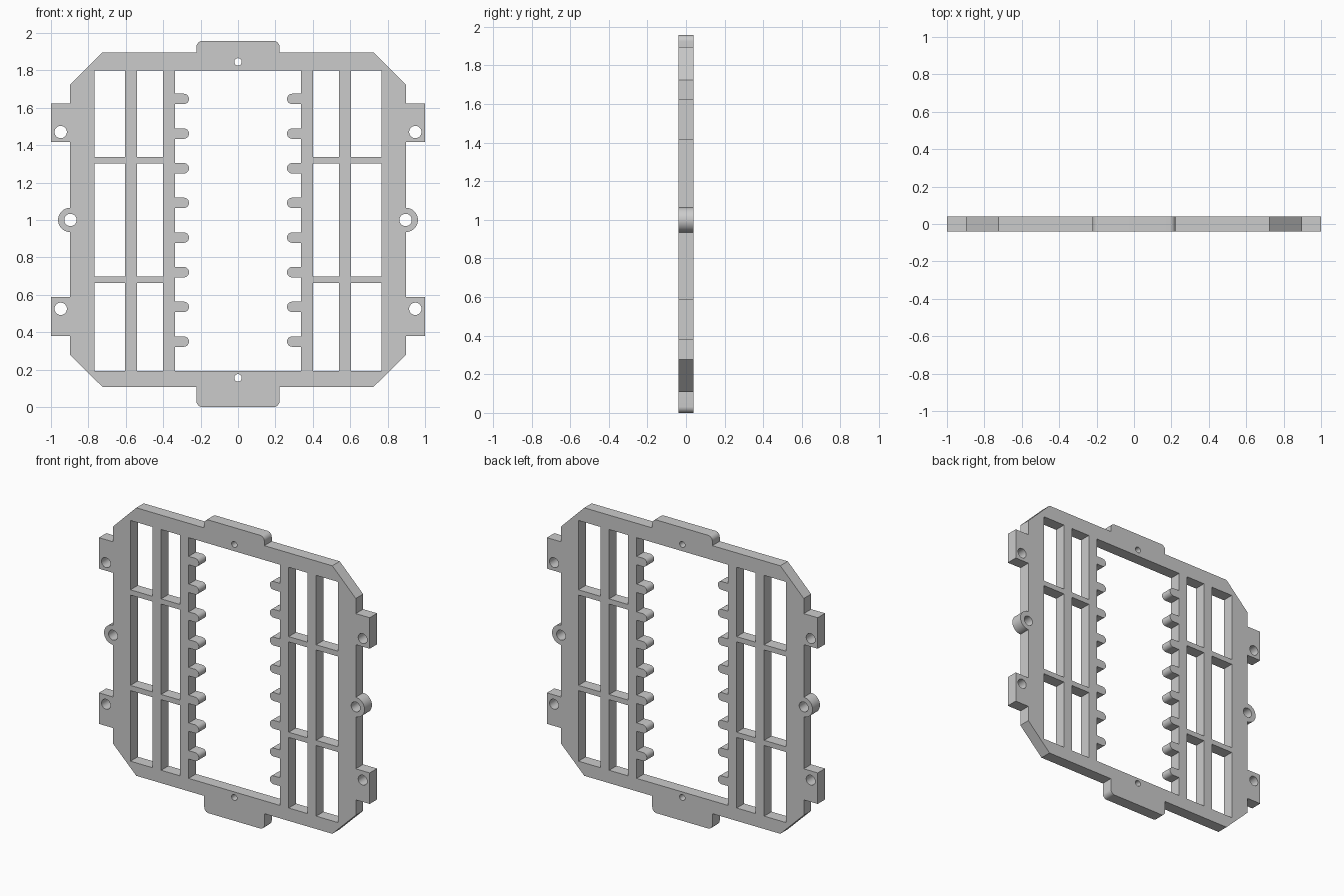
import bpy, bmesh
from math import pi, cos, sin, radians

if "Cube" in bpy.data.objects:
    bpy.data.objects.remove(bpy.data.objects["Cube"])

HALF_DEPTH = 0.039


def arc(cx, cz, r, a0, a1, n=10):
    """Points along an arc, angles in degrees."""
    return [(cx + r * cos(radians(a0 + (a1 - a0) * i / n)),
             cz + r * sin(radians(a0 + (a1 - a0) * i / n))) for i in range(n + 1)]


def circle(cx, cz, r):
    return arc(cx, cz, r, 0, 360, 32)[:-1]


def rect(x0, x1, z0, z1):
    return [(x0, z0), (x1, z0), (x1, z1), (x0, z1)]


def mirrored(half):
    """Close a right-hand half profile (bottom to top) with its mirror image."""
    return half + [(-x, z) for x, z in reversed(half)]


def extrude_loops(name, loops):
    """Fill an outline with holes and give it thickness along y."""
    cu = bpy.data.curves.new(name, 'CURVE')
    cu.dimensions = '2D'
    cu.fill_mode = 'BOTH'
    cu.extrude = HALF_DEPTH
    for pts in loops:
        sp = cu.splines.new('POLY')
        sp.points.add(len(pts) - 1)
        for p, (x, z) in zip(sp.points, pts):
            p.co = (x, z, 0, 1)
        sp.use_cyclic_u = True
    ob = bpy.data.objects.new(name, cu)
    bpy.context.collection.objects.link(ob)
    ob.rotation_euler.x = pi / 2
    bpy.ops.object.select_all(action='DESELECT')
    ob.select_set(True)
    bpy.context.view_layer.objects.active = ob
    bpy.ops.object.convert(target='MESH')
    ob = bpy.context.object
    bpy.ops.object.transform_apply(rotation=True)
    bm = bmesh.new()
    bm.from_mesh(ob.data)
    bmesh.ops.remove_doubles(bm, verts=bm.verts, dist=1e-5)
    bmesh.ops.recalc_face_normals(bm, faces=bm.faces)
    bm.to_mesh(ob.data)
    bm.free()
    bpy.ops.object.shade_smooth_by_angle(angle=radians(30))
    return ob


# Outer outline: end tabs, chamfered corners, square side lugs, round ears
side, lug, tab_x, r = 0.897, 1.0, 0.222, 0.032
outline = arc(tab_x - r, r, r, -90, 0)
outline += [(tab_x, 0.107), (0.724, 0.107), (side, 0.277)]
outline += [(side, 0.38), (lug, 0.38), (lug, 0.587), (side, 0.587)]
outline += arc(side, 1.0, 0.065, -90, 90, 20)
outline += [(side, 1.416), (lug, 1.416), (lug, 1.623), (side, 1.623)]
outline += [(side, 1.724), (0.724, 1.896), (tab_x, 1.896)]
outline += arc(tab_x - r, 1.957 - r, r, 0, 90)
loops = [mirrored(outline)]

# Central opening with rounded teeth on both sides
opening_x, tip_x, tooth_r = 0.337, 0.262, 0.028
opening = [(opening_x, 0.193)]
for i in range(8):
    z = 0.35 + i * 0.1853
    opening.append((opening_x, z - tooth_r))
    opening += arc(tip_x + tooth_r, z, tooth_r, 270, 90, 12)
    opening.append((opening_x, z + tooth_r))
opening.append((opening_x, 1.80))
loops.append(mirrored(opening))

# Side windows and screw holes
for s in (-1, 1):
    for x0, x1 in ((0.402, 0.540), (0.605, 0.767)):
        for z0, z1 in ((0.193, 0.664), (0.699, 1.302), (1.337, 1.80)):
            loops.append(rect(s * x0, s * x1, z0, z1))
    for x, z in ((0.948, 0.525), (0.896, 1.0), (0.948, 1.47)):
        loops.append(circle(s * x, z, 0.033))
for z in (0.156, 1.845):
    loops.append(circle(0, z, 0.02))

extrude_loops("rack_frame", loops)
